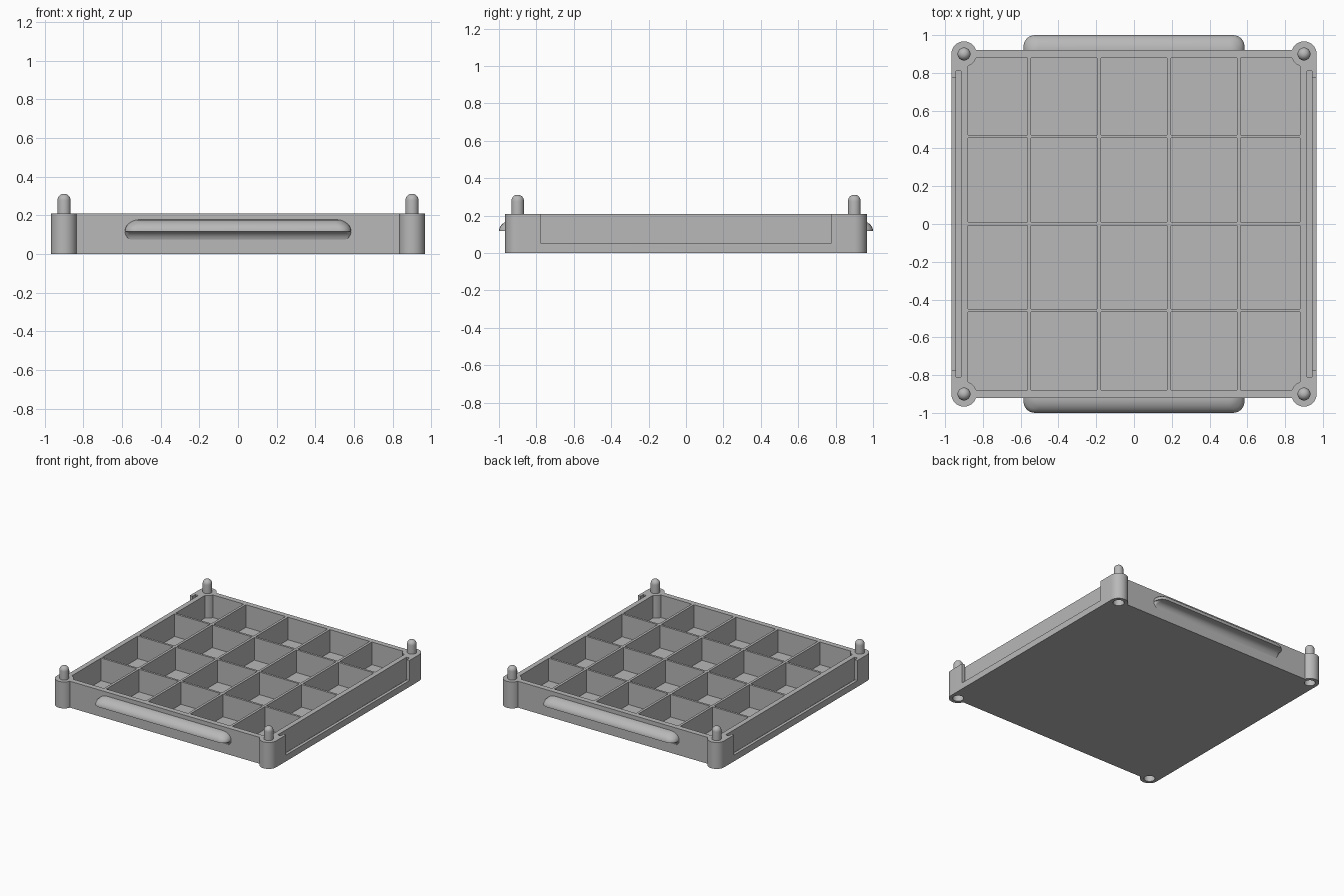
import bpy, bmesh
from math import sin, cos, pi, sqrt, radians
from mathutils import Matrix

old = bpy.data.objects.get("Cube")
if old:
    bpy.data.objects.remove(old, do_unlink=True)

grey = bpy.data.materials.new("plain grey")
grey.use_nodes = True
colour = (0.48, 0.48, 0.48, 1)
grey.diffuse_color = colour
grey.node_tree.nodes["Principled BSDF"].inputs["Base Color"].default_value = colour

HEIGHT = 0.21
FLOOR = 0.03
POST = 0.9
CORNERS = [(sx * POST, sy * POST) for sx in (-1, 1) for sy in (-1, 1)]


def finish(name, bm):
    bmesh.ops.recalc_face_normals(bm, faces=bm.faces)
    mesh = bpy.data.meshes.new(name)
    bm.to_mesh(mesh)
    bm.free()
    mesh.materials.append(grey)
    ob = bpy.data.objects.new(name, mesh)
    bpy.context.collection.objects.link(ob)
    return ob


def select(ob):
    bpy.ops.object.select_all(action='DESELECT')
    ob.select_set(True)
    bpy.context.view_layer.objects.active = ob


def smooth(ob):
    select(ob)
    bpy.ops.object.shade_smooth_by_angle(angle=radians(35))


def add_box(bm, x0, x1, y0, y1, z0, z1):
    place = Matrix.Translation(((x0 + x1) / 2, (y0 + y1) / 2, (z0 + z1) / 2))
    size = Matrix.Diagonal((x1 - x0, y1 - y0, z1 - z0, 1))
    bmesh.ops.create_cube(bm, size=1, matrix=place @ size)


def add_cylinder(bm, x, y, radius, z0, z1):
    bmesh.ops.create_cone(bm, cap_ends=True, segments=48, radius1=radius, radius2=radius,
                          depth=z1 - z0, matrix=Matrix.Translation((x, y, (z0 + z1) / 2)))


def loft(bm, rings, closed_ends=True):
    loops = [[bm.verts.new(p) for p in ring] for ring in rings]
    for a, b in zip(loops, loops[1:]):
        for i in range(len(a)):
            j = (i + 1) % len(a)
            bm.faces.new((a[i], a[j], b[j], b[i]))
    if closed_ends:
        bm.faces.new(loops[0])
        bm.faces.new(loops[-1])


def combine(target, tool, operation):
    mod = target.modifiers.new(operation.lower(), 'BOOLEAN')
    mod.object, mod.operation, mod.solver = tool, operation, 'EXACT'
    tool.hide_render = True
    select(target)
    bpy.ops.object.modifier_apply(modifier=mod.name)
    bpy.data.objects.remove(tool, do_unlink=True)


# Tray block, with its corners tucked inside the round posts
quarter = [(0.967, 0.9), (0.9, 0.92)]
outline = (quarter + [(-x, y) for x, y in reversed(quarter)]
           + [(-x, -y) for x, y in quarter] + [(x, -y) for x, y in reversed(quarter)])
bm = bmesh.new()
loft(bm, [[(x, y, z) for x, y in outline] for z in (0, HEIGHT)])
tray = finish("tray", bm)

# Grid of pockets between thin dividers
columns = [(-0.878, -0.565), (-0.545, -0.195), (-0.175, 0.175), (0.195, 0.545), (0.565, 0.878)]
rows = [(-0.878, -0.467), (-0.45, -0.007), (0.01, 0.455), (0.472, 0.878)]
bm = bmesh.new()
for x0, x1 in columns:
    for y0, y1 in rows:
        add_box(bm, x0, x1, y0, y1, FLOOR, 0.4)
combine(tray, finish("pocket_cutter", bm), 'DIFFERENCE')

# Round corner posts
bm = bmesh.new()
for x, y in CORNERS:
    add_cylinder(bm, x, y, 0.067, 0, HEIGHT)
combine(tray, finish("corner_posts", bm), 'UNION')

# Sockets under the posts and card slots along both sides
bm = bmesh.new()
for x, y in CORNERS:
    add_cylinder(bm, x, y, 0.04, -0.1, 0.11)
for x in (-0.93, 0.93):
    add_box(bm, x - 0.013, x + 0.013, -0.81, 0.81, FLOOR, 0.4)
combine(tray, finish("slot_cutter", bm), 'DIFFERENCE')

# Open windows in front of the card slots
bm = bmesh.new()
for s in (-1, 1):
    add_box(bm, *sorted((s * 0.93, s * 1.1)), -0.775, 0.775, 0.05, 0.4)
combine(tray, finish("window_cutter", bm), 'DIFFERENCE')
smooth(tray)

# Stacking pins with domed tops
for i, (x, y) in enumerate(CORNERS):
    r, top = 0.034, 0.312
    profile = [(r, HEIGHT - 0.02)] + [(r * cos(k * pi / 18), top - r + r * sin(k * pi / 18))
                                      for k in range(9)]
    bm = bmesh.new()
    loft(bm, [[(x + q * cos(a * pi / 16), y + q * sin(a * pi / 16), z) for a in range(32)]
              for q, z in profile])
    smooth(finish(f"stacking_pin_{i + 1}", bm))


# Grip bars: rounded on top, coved underneath
def grip_ring(half, y, z):
    c = max(min(0.06, y - 0.915), 0.002)
    side = [(half - c + c * cos(k * pi / 12), y - c + c * sin(k * pi / 12)) for k in range(7)]
    pts = [(half, 0.9)] + side
    pts += [(-px, py) for px, py in reversed(pts)]
    return [(px, py, z) for px, py in pts]


STEPS = 10
rings = []
for k in range(STEPS, -1, -1):
    a = k * pi / 2 / STEPS
    drop = 1 - cos(a)
    rings.append(grip_ring(0.535 + 0.05 * sqrt(max(0, 1 - drop ** 2)),
                           0.969 - 0.05 * sin(a), 0.117 - 0.05 * drop))
for k in range(STEPS + 1):
    a = k * pi / 2 / STEPS
    rings.append(grip_ring(0.585 - 0.075 * (1 - cos(a)), 0.919 + 0.081 * cos(a),
                           0.117 + 0.061 * sin(a)))
for name, turn in (("back_grip", 0), ("front_grip", pi)):
    bm = bmesh.new()
    loft(bm, rings)
    bmesh.ops.rotate(bm, verts=bm.verts, cent=(0, 0, 0), matrix=Matrix.Rotation(turn, 3, 'Z'))
    smooth(finish(name, bm))
